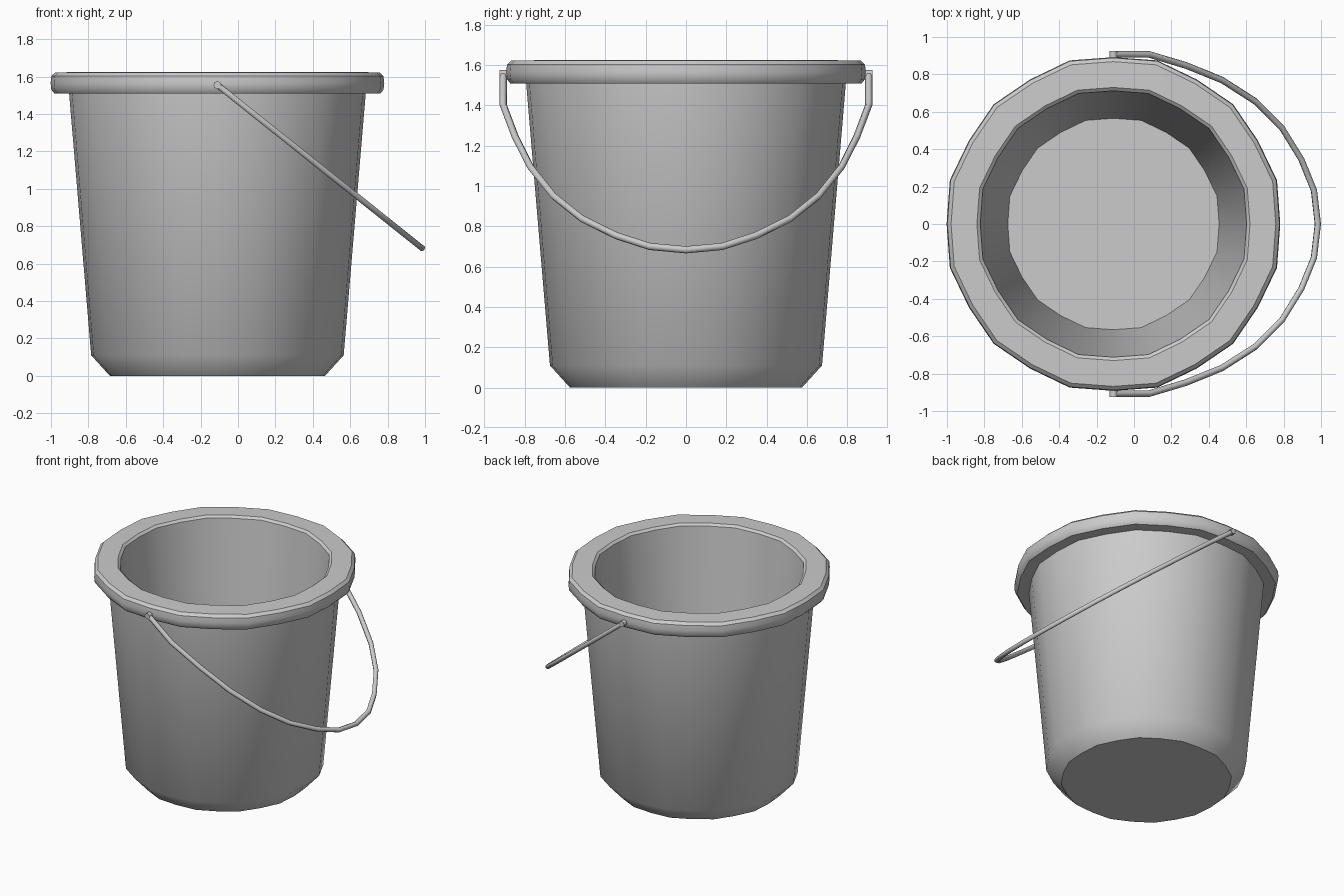
import bpy, bmesh, math

if "Cube" in bpy.data.objects:
    bpy.data.objects.remove(bpy.data.objects["Cube"])

CX = -0.11      # bucket axis position
SIDES = 24


def smooth(obj, angle):
    bpy.ops.object.select_all(action='DESELECT')
    obj.select_set(True)
    bpy.context.view_layer.objects.active = obj
    bpy.ops.object.shade_smooth_by_angle(angle=math.radians(angle))


def lathe(name, profile):
    """Closed solid of revolution; profile starts and ends with a capped ring."""
    bm = bmesh.new()
    rings = []
    for r, z in profile:
        ring = []
        for i in range(SIDES):
            a = 2 * math.pi * i / SIDES
            k = r * (1.015 if i % 2 else 1.0)   # slightly fuller odd corners
            ring.append(bm.verts.new((CX + k * math.cos(a), k * math.sin(a), z)))
        rings.append(ring)
    for a, b in zip(rings, rings[1:]):
        for i in range(SIDES):
            j = (i + 1) % SIDES
            bm.faces.new((a[i], a[j], b[j], b[i]))
    bm.faces.new(rings[0][::-1])
    bm.faces.new(rings[-1])
    bmesh.ops.recalc_face_normals(bm, faces=bm.faces)
    me = bpy.data.meshes.new(name)
    bm.to_mesh(me)
    bm.free()
    obj = bpy.data.objects.new(name, me)
    bpy.context.collection.objects.link(obj)
    smooth(obj, 40)
    return obj


# Bucket shell: base, outer wall, rolled rim, inner wall, floor
lathe("bucket", [
    (0.575, 0.0), (0.675, 0.11), (0.793, 1.51),
    (0.872, 1.51), (0.888, 1.53), (0.892, 1.565), (0.888, 1.603), (0.868, 1.622),
    (0.73, 1.625), (0.712, 1.61), (0.565, 0.08),
])

# Wire handle: half path in (x, y), lying in a tilted plane
half = [(-0.11, 0.907), (0.08, 0.907), (0.28, 0.847), (0.47, 0.77), (0.65, 0.655),
        (0.79, 0.515), (0.895, 0.345), (0.962, 0.18), (0.983, 0.0)]
path = half + [(x, -y) for x, y in half[-2::-1]]
curve = bpy.data.curves.new("handle", 'CURVE')
curve.dimensions = '3D'
curve.bevel_depth = 0.018
curve.bevel_resolution = 1
curve.use_fill_caps = True
spline = curve.splines.new('POLY')
spline.points.add(len(path) - 1)
for p, (x, y) in zip(spline.points, path):
    p.co = (x, y, 1.555 - 0.797 * (x - CX), 1)
handle = bpy.data.objects.new("handle", curve)
bpy.context.collection.objects.link(handle)
bpy.context.view_layer.objects.active = handle
handle.select_set(True)
bpy.ops.object.convert(target='MESH')
smooth(bpy.context.view_layer.objects.active, 65)

# Pivot pins joining handle and rim
for name, s in (("front_pin", -1), ("back_pin", 1)):
    bpy.ops.mesh.primitive_cylinder_add(vertices=8, radius=0.021, depth=0.05,
                                        location=(CX, s * 0.9, 1.555),
                                        rotation=(math.pi / 2, 0, 0))
    pin = bpy.context.object
    pin.name = name
    smooth(pin, 50)
